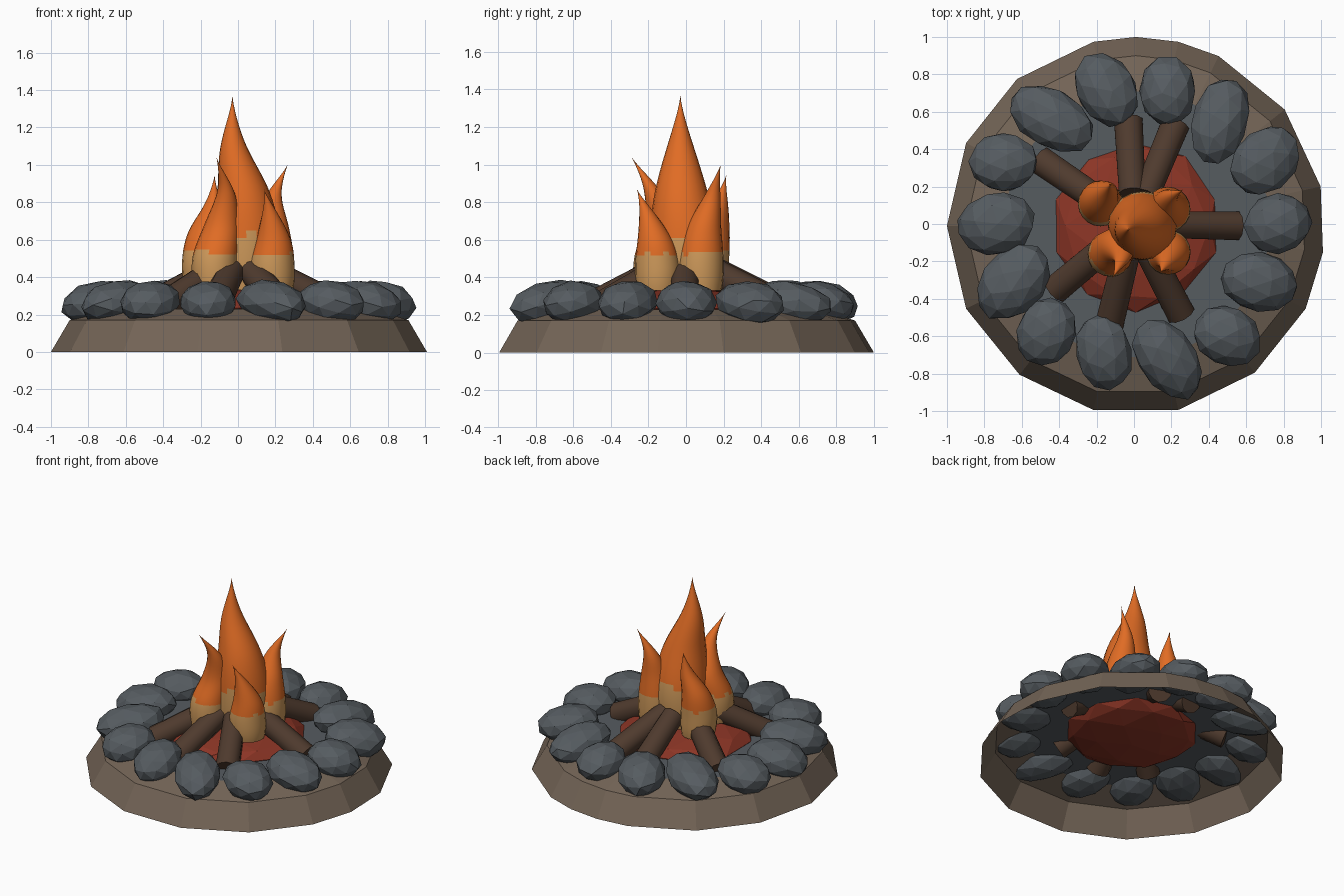
import bpy, bmesh, math, random
from mathutils import Matrix, Vector

random.seed(4)
cube = bpy.data.objects.get("Cube")
if cube:
    bpy.data.objects.remove(cube)


def material(name, rgb):
    m = bpy.data.materials.new(name)
    m.use_nodes = True
    m.diffuse_color = (*rgb, 1)
    m.node_tree.nodes["Principled BSDF"].inputs["Base Color"].default_value = (*rgb, 1)
    return m


earth = material("earth brown", (0.175, 0.13, 0.095))
stone = material("stone grey", (0.092, 0.106, 0.118))
ember = material("ember red", (0.265, 0.036, 0.019))
bark = material("bark brown", (0.078, 0.043, 0.027))
orange = material("flame orange", (0.75, 0.15, 0.018))
tan = material("flame tan", (0.6, 0.31, 0.1))


def build(name, bm, *mats, smooth=None):
    bmesh.ops.recalc_face_normals(bm, faces=bm.faces)
    mesh = bpy.data.meshes.new(name)
    bm.to_mesh(mesh)
    bm.free()
    for m in mats:
        mesh.materials.append(m)
    ob = bpy.data.objects.new(name, mesh)
    bpy.context.collection.objects.link(ob)
    if smooth:
        bpy.ops.object.select_all(action='DESELECT')
        ob.select_set(True)
        bpy.context.view_layer.objects.active = ob
        bpy.ops.object.shade_smooth_by_angle(angle=math.radians(smooth))
    return ob


def skin(bm, loops):
    """Bridge consecutive rings of vertices with quads."""
    for a, b in zip(loops, loops[1:]):
        for i in range(len(a)):
            j = (i + 1) % len(a)
            bm.faces.new((a[i], a[j], b[j], b[i]))


# Earth mound: open sloping skirt with a rim rising gently inward
corners = [-77, -51, -26, -8, 12, 38, 64, 77, 90, 103, 129, 154, 180, 206, 232, 257]
floor_radius, floor_z = 0.72, 0.23


def polygon_ring(bm, r, z):
    return [bm.verts.new((0.01 + r * math.cos(math.radians(a)),
                          -0.01 + r * math.sin(math.radians(a)), z)) for a in corners]


bm = bmesh.new()
skin(bm, [polygon_ring(bm, r, z) for r, z in ((1.01, 0), (0.91, 0.17), (floor_radius, floor_z))])
build("earth_mound", bm, earth)

# Ash floor inside the rim
bm = bmesh.new()
bm.faces.new(polygon_ring(bm, floor_radius, floor_z))
build("ash_floor", bm, stone)

# Stone ring: x, y, half length, half width, turn in degrees
stones = [
    (-0.15, 0.72, 0.21, 0.155, -60), (0.18, 0.71, 0.185, 0.15, 90),
    (0.46, 0.55, 0.24, 0.15, 75), (0.70, 0.34, 0.20, 0.165, 40),
    (0.77, 0.0, 0.18, 0.16, 10), (0.67, -0.31, 0.21, 0.155, -10),
    (0.50, -0.60, 0.185, 0.155, -25), (0.18, -0.72, 0.24, 0.15, -55),
    (-0.16, -0.69, 0.205, 0.15, -80), (-0.47, -0.58, 0.185, 0.155, 70),
    (-0.645, -0.31, 0.23, 0.165, 45), (-0.74, 0.0, 0.21, 0.165, 10),
    (-0.70, 0.33, 0.185, 0.155, 0), (-0.445, 0.565, 0.245, 0.155, -30)]
for n, (x, y, length, width, turn) in enumerate(stones):
    bm = bmesh.new()
    bmesh.ops.create_icosphere(bm, subdivisions=2, radius=1)
    spin = Matrix.Rotation(random.uniform(0, 6), 4, Vector((1, 0.4, 0.7)))
    tilt = Matrix.Rotation(0.15, 4, Vector((-y, x, 0)))
    for v in bm.verts:
        v.co *= random.uniform(0.98, 1.05)
    bm.transform(Matrix.Translation((x, y, 0.264)) @ tilt
                 @ Matrix.Rotation(math.radians(turn), 4, 'Z')
                 @ Matrix.Diagonal((length, width, 0.115, 1)) @ spin)
    build(f"ring_stone_{n + 1}", bm, stone)

# Ember bed: flattened faceted ball
bm = bmesh.new()
bmesh.ops.create_icosphere(bm, subdivisions=2, radius=1)
for v in bm.verts:
    v.co *= random.uniform(0.97, 1.03)
bm.transform(Matrix.Translation((0.01, -0.01, 0.235)) @ Matrix.Diagonal((0.44, 0.45, 0.105, 1)))
build("ember_bed", bm, ember)

# Logs leaning in toward the centre, given by their outer ends
log_feet = [(-0.03, 0.55), (0.22, 0.53), (0.55, -0.01), (0.25, -0.48),
            (-0.13, -0.53), (-0.42, -0.35), (-0.5, 0.34)]
for n, (x, y) in enumerate(log_feet):
    foot = Vector((x, y, 0.23))
    head = Vector((x, y, 0)).normalized() * 0.16 + Vector((0, 0, 0.43))
    axis = head - foot
    bm = bmesh.new()
    bmesh.ops.create_cone(bm, cap_ends=True, segments=10, radius1=0.08, radius2=0.075,
                          depth=axis.length)
    bm.transform(Matrix.Translation((foot + head) / 2)
                 @ axis.to_track_quat('Z', 'Y').to_matrix().to_4x4())
    build(f"log_{n + 1}", bm, bark, smooth=40)


def along(points, t):
    """Smooth curve through evenly spaced points, t from 0 to 1."""
    p = [Vector(q) for q in points]
    p = [2 * p[0] - p[1]] + p + [2 * p[-1] - p[-2]]
    s = t * (len(points) - 1)
    i = int(s)
    u = s - i
    a, b, c, d = p[i:i + 4]
    return b + 0.5 * u * (c - a + u * (2 * a - 5 * b + 4 * c - d + u * (3 * (b - c) + d - a)))


# Flames: bulbous tapering tongues swept along a bending spine
def flame(name, spine, height, radius, tan_top, steps=26, sides=20):
    bm = bmesh.new()
    loops = []
    for s in range(steps):
        t = s / steps
        c = along(spine, t)
        r = radius * 1.1 * (1 - t) ** 1.45 * (0.8 + 2.1 * t)
        z = 0.33 + (height - 0.33) * t
        loops.append([bm.verts.new((c.x + r * math.cos(math.tau * k / sides),
                                    c.y + r * math.sin(math.tau * k / sides), z))
                      for k in range(sides)])
    skin(bm, loops)
    bm.faces.new(loops[0])
    point = bm.verts.new((*spine[-1], height))
    for k in range(sides):
        bm.faces.new((loops[-1][k], loops[-1][(k + 1) % sides], point))
    for f in bm.faces:
        edge = tan_top + random.uniform(-0.015, 0.015)
        f.material_index = int(f.calc_center_median().z < edge)
    build(name, bm, orange, tan, smooth=60)


flame("centre_flame", [(0.04, -0.01), (0.045, -0.01), (0.03, -0.025),
                       (-0.025, -0.03), (-0.03, -0.03)], 1.37, 0.19, 0.625)
flame("front_right_flame", [(-0.125, -0.165), (-0.123, -0.155), (-0.085, -0.125),
                            (-0.066, -0.18), (-0.115, -0.29)], 1.04, 0.125, 0.53)
flame("front_left_flame", [(0.185, -0.15), (0.183, -0.152), (0.19, -0.165),
                           (0.172, -0.205), (0.14, -0.262)], 0.87, 0.124, 0.52)
flame("back_left_flame", [(0.185, 0.08), (0.18, 0.08), (0.18, 0.095),
                          (0.19, 0.14), (0.265, 0.185)], 1.0, 0.124, 0.53)
flame("back_right_flame", [(-0.175, 0.11), (-0.18, 0.11), (-0.175, 0.14),
                           (-0.135, 0.18), (-0.125, 0.215)], 0.945, 0.124, 0.54)
